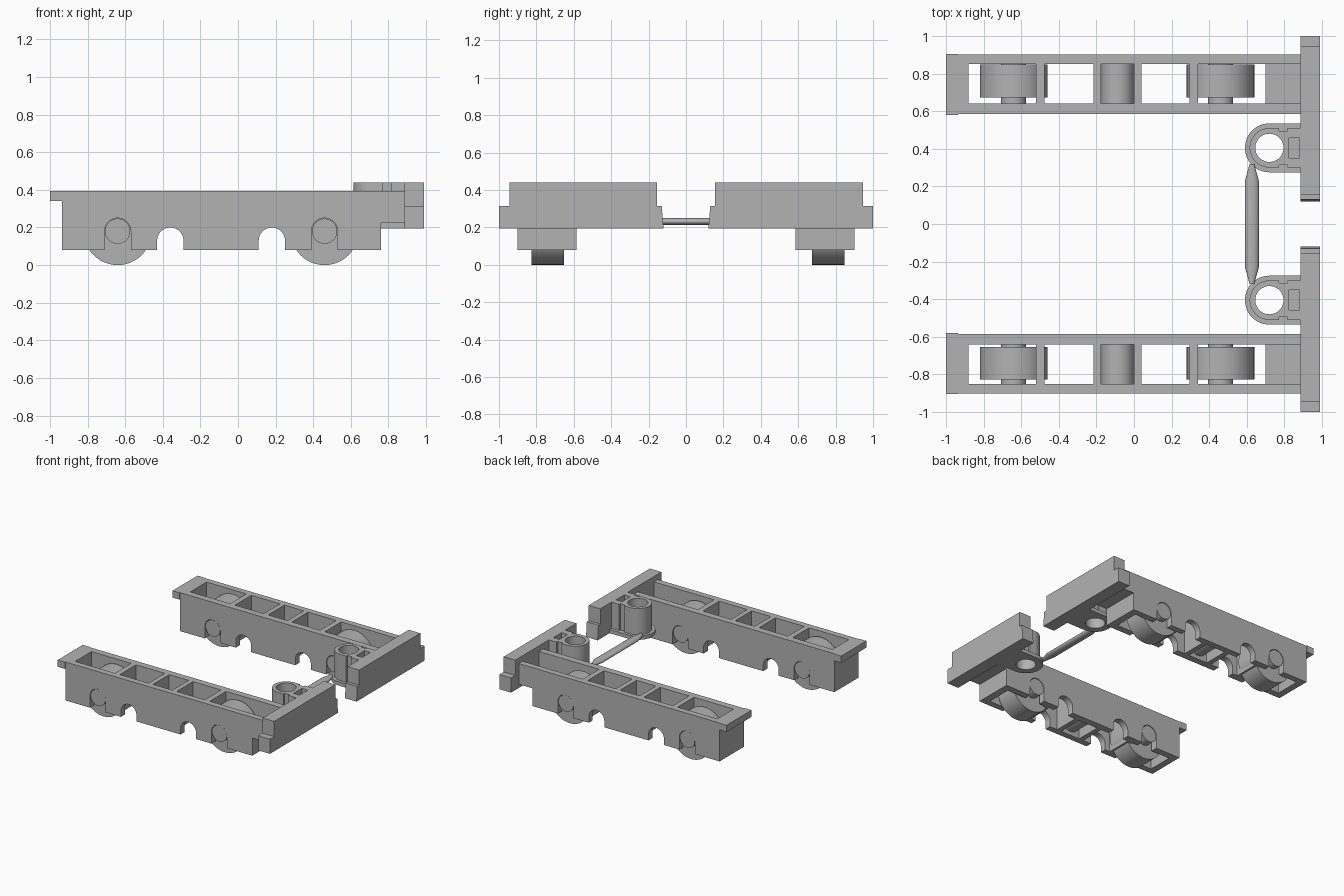
import bpy, bmesh, math
from mathutils import Vector

cube = bpy.data.objects.get("Cube")
if cube:
    bpy.data.objects.remove(cube, do_unlink=True)

grey = bpy.data.materials.new("plain grey")
grey.use_nodes = True
GREY = (0.45, 0.45, 0.45, 1)
grey.diffuse_color = GREY
grey.node_tree.nodes["Principled BSDF"].inputs["Base Color"].default_value = GREY


def prism(name, points, direction, smooth=False):
    """Extrude a closed outline of 3D points along a direction."""
    bm = bmesh.new()
    face = bm.faces.new([bm.verts.new(p) for p in points])
    new = bmesh.ops.extrude_face_region(bm, geom=[face])["geom"]
    bmesh.ops.translate(bm, vec=Vector(direction),
                        verts=[v for v in new if isinstance(v, bmesh.types.BMVert)])
    bmesh.ops.recalc_face_normals(bm, faces=bm.faces)
    mesh = bpy.data.meshes.new(name)
    bm.to_mesh(mesh)
    bm.free()
    mesh.materials.append(grey)
    ob = bpy.data.objects.new(name, mesh)
    bpy.context.collection.objects.link(ob)
    if smooth:
        soften(ob)
    return ob


def soften(ob):
    bpy.ops.object.select_all(action='DESELECT')
    ob.select_set(True)
    bpy.context.view_layer.objects.active = ob
    bpy.ops.object.shade_smooth_by_angle(angle=math.radians(30))


def box(name, x, y, z):
    outline = [(x[0], y[0], z[0]), (x[1], y[0], z[0]), (x[1], y[1], z[0]), (x[0], y[1], z[0])]
    return prism(name, outline, (0, 0, z[1] - z[0]))


def arc(cx, cy, r, start, end, steps):
    angles = [math.radians(start + (end - start) * i / steps) for i in range(steps + 1)]
    return [(cx + r * math.cos(a), cy + r * math.sin(a)) for a in angles]


def y_cylinder(name, x, z, r, y0, y1):
    return prism(name, [(px, y0, pz) for px, pz in arc(x, z, r, 0, 360, 48)[:-1]],
                 (0, y1 - y0, 0), True)


def cut(ob, cutter):
    mod = ob.modifiers.new("cut", 'BOOLEAN')
    mod.operation = 'DIFFERENCE'
    mod.solver = 'EXACT'
    mod.object = cutter
    bpy.ops.object.select_all(action='DESELECT')
    ob.select_set(True)
    bpy.context.view_layer.objects.active = ob
    bpy.ops.object.modifier_apply(modifier=mod.name)
    bpy.data.objects.remove(cutter, do_unlink=True)


TOP, BOTTOM, STEP = 0.395, 0.08, 0.225
WHEELS = (-0.64, 0.46)
AXLE_Z = 0.18

# Side wall outline: wheel slots and round-topped arches along the lower edge
wall = [(-0.935, TOP), (-0.935, BOTTOM)]
for x, z in ((-0.64, AXLE_Z), (-0.36, 0.13), (0.18, 0.13), (0.46, AXLE_Z)):
    wall += [(x - 0.07, BOTTOM)] + arc(x, z, 0.07, 180, 0, 20) + [(x + 0.07, BOTTOM)]
wall += [(0.76, BOTTOM), (0.76, STEP), (0.89, STEP), (0.89, TOP)]

for side, s in (("left", 1), ("right", -1)):
    # Truck frame
    for part, a, b in (("inner", 0.585, 0.64), ("outer", 0.85, 0.90)):
        prism(f"{side}_{part}_wall", [(x, s * a, z) for x, z in wall],
              (0, s * (b - a), 0), True)
    inside = sorted((s * 0.64, s * 0.85))
    box(f"{side}_end_wall", (-0.935, -0.88), inside, (BOTTOM, TOP))
    box(f"{side}_end_lip", (-1.0, -0.935), sorted((s * 0.58, s * 0.905)), (0.34, TOP))
    for i, (a, b) in enumerate(((-0.52, -0.475), (-0.215, -0.175), (0, 0.04), (0.295, 0.34))):
        box(f"{side}_crossbar_{i + 1}", (a, b), inside, (BOTTOM, TOP))
    box(f"{side}_front_block", (0.70, 0.76), inside, (BOTTOM, 0.26))
    box(f"{side}_front_floor", (0.76, 0.89), inside, (STEP, 0.26))

    # Wheels, axles and the middle roller
    mid = s * 0.75 + 0.01
    for i, x in enumerate(WHEELS):
        y_cylinder(f"{side}_wheel_{i + 1}", x, AXLE_Z, 0.18, mid - 0.087, mid + 0.087)
        y_cylinder(f"{side}_axle_{i + 1}", x, AXLE_Z, 0.067, s * 0.588, s * 0.897)
    y_cylinder(f"{side}_middle_roller", -0.0875, 0.2, 0.0875, *inside)

    # Buffer beam with stepped ends
    beam = [(0.12, 0.195), (1.0, 0.195), (1.0, 0.315), (0.945, 0.315),
            (0.945, 0.44), (0.155, 0.44), (0.155, 0.315), (0.13, 0.315)]
    prism(f"{side}_buffer_beam", [(0.885, s * y, z) for y, z in beam], (0.105, 0, 0))

    # Coupling socket: base flange and raised body with side notches
    cx, cy = 0.72, s * 0.405
    flange = arc(cx, cy, 0.13, 90, 270, 32) + [(0.89, cy - 0.13), (0.89, cy + 0.13)]
    body = arc(cx, cy, 0.105, 90, 270, 32)
    for k in (-1, 1):
        notch = [(0.77, 0.105), (0.77, 0.09), (0.815, 0.09), (0.815, 0.105), (0.89, 0.105)]
        body += [(x, cy + k * y) for x, y in notch[::-k]]
    base = prism(f"{side}_socket_flange", [(x, y, 0.195) for x, y in flange], (0, 0, 0.03))
    post = prism(f"{side}_socket_body", [(x, y, 0.22) for x, y in body], (0, 0, 0.22))
    cut(post, box("pocket_cutter", (0.825, 0.88), (cy - 0.053, cy + 0.053), (0.24, 0.6)))
    for ob in (base, post):
        hole = [(x, y, 0.1) for x, y in arc(cx, cy, 0.075, 0, 360, 40)[:-1]]
        cut(ob, prism("hole_cutter", hole, (0, 0, 0.6)))
        soften(ob)

# Tie rod: flattened round bar with tapered ends
bm = bmesh.new()
rings = []
for y, w in ((-0.32, 0.012), (-0.23, 0.037), (0.23, 0.037), (0.32, 0.012)):
    rings.append([bm.verts.new((0.627 + w * px, y, 0.232 + 0.018 * pz))
                  for px, pz in arc(0, 0, 1, 0, 360, 16)[:-1]])
for a, b in zip(rings, rings[1:]):
    for i in range(16):
        j = (i + 1) % 16
        bm.faces.new((a[i], a[j], b[j], b[i]))
bm.faces.new(rings[0])
bm.faces.new(rings[-1])
bmesh.ops.recalc_face_normals(bm, faces=bm.faces)
mesh = bpy.data.meshes.new("tie_rod")
bm.to_mesh(mesh)
bm.free()
mesh.materials.append(grey)
rod = bpy.data.objects.new("tie_rod", mesh)
bpy.context.collection.objects.link(rod)
soften(rod)
